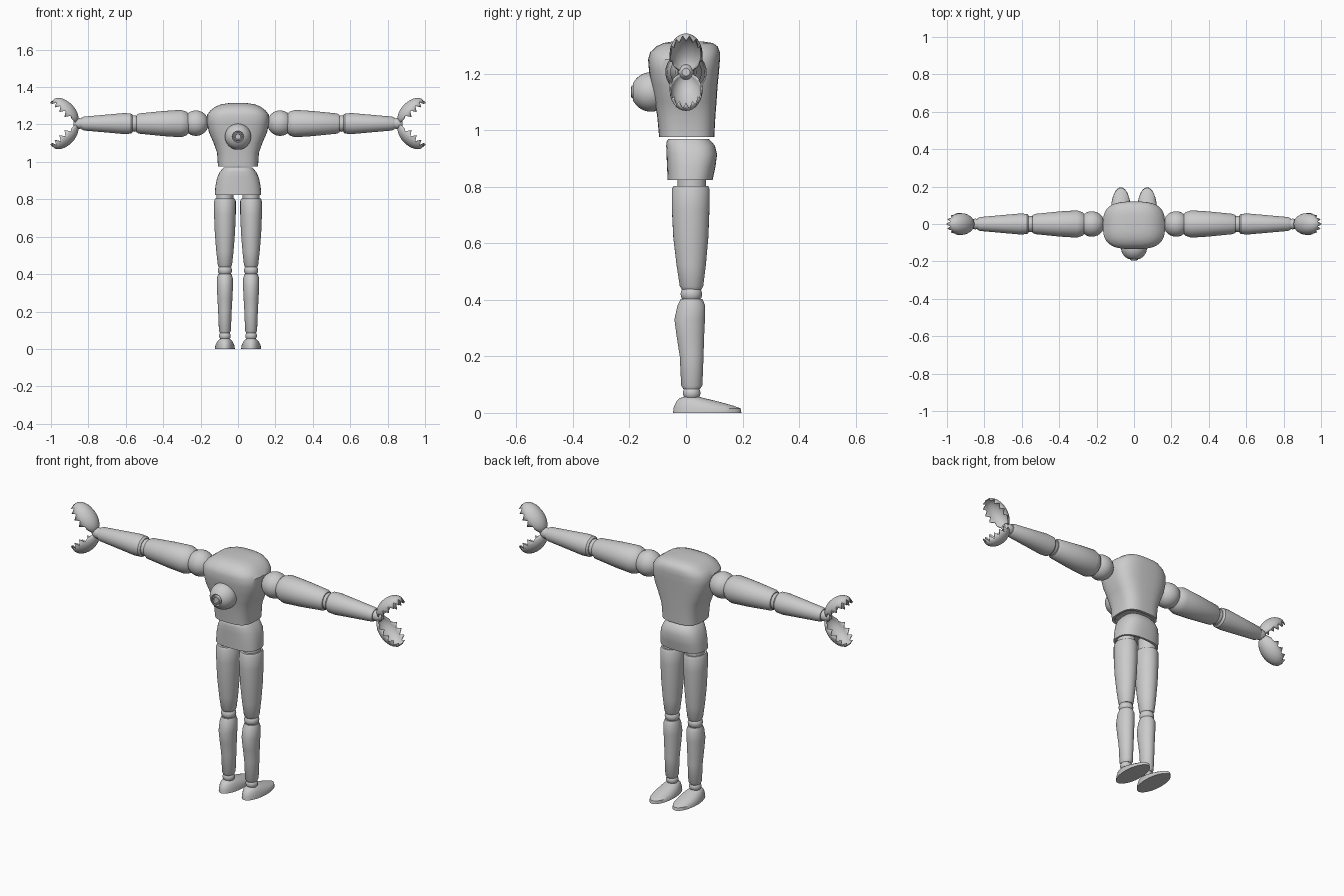
import bpy, bmesh, math
from mathutils import Vector

if "Cube" in bpy.data.objects:
    bpy.data.objects.remove(bpy.data.objects["Cube"])

GREY = (0.6, 0.6, 0.6, 1)
grey = bpy.data.materials.new("light grey")
grey.use_nodes = True
grey.diffuse_color = GREY
grey.node_tree.nodes["Principled BSDF"].inputs["Base Color"].default_value = GREY


def finish(name, bm, angle=35):
    bmesh.ops.recalc_face_normals(bm, faces=bm.faces)
    mesh = bpy.data.meshes.new(name)
    bm.to_mesh(mesh)
    bm.free()
    mesh.materials.append(grey)
    ob = bpy.data.objects.new(name, mesh)
    bpy.context.collection.objects.link(ob)
    bpy.ops.object.select_all(action='DESELECT')
    ob.select_set(True)
    bpy.context.view_layer.objects.active = ob
    bpy.ops.object.shade_smooth_by_angle(angle=math.radians(angle))
    return ob


def power(c, n):
    return math.copysign(abs(c) ** (2 / n), c)


def loft(name, axis, rings, centre=(0, 0), n=2, segs=32, side=1):
    """Rings are (distance along axis, half width, low, high) or (distance, radius)."""
    bm = bmesh.new()
    loops = []
    for ring in rings:
        t, ru = ring[:2]
        lo, hi = ring[2:] if len(ring) == 4 else (centre[1] - ru, centre[1] + ru)
        loop = []
        for i in range(segs):
            a = 2 * math.pi * i / segs
            u = centre[0] + ru * power(math.cos(a), n)
            v = (lo + hi) / 2 + (hi - lo) / 2 * power(math.sin(a), n)
            x, y, z = {'X': (t, u, v), 'Y': (u, t, v), 'Z': (u, v, t)}[axis]
            loop.append(bm.verts.new((x * side, y, z)))
        loops.append(loop)
    for a, b in zip(loops, loops[1:]):
        for i in range(segs):
            j = (i + 1) % segs
            bm.faces.new((a[i], a[j], b[j], b[i]))
    bm.faces.new(loops[0])
    bm.faces.new(loops[-1])
    return finish(name, bm)


def ball(name, loc, size):
    bm = bmesh.new()
    bmesh.ops.create_uvsphere(bm, u_segments=28, v_segments=16, radius=1)
    bmesh.ops.scale(bm, vec=size, verts=bm.verts)
    bmesh.ops.translate(bm, vec=loc, verts=bm.verts)
    return finish(name, bm)


def claw(name, side, up):
    """Half an egg shell opened outward, with a toothed rim."""
    mid = Vector((0.927, 0, 1.205 + up * 0.063))
    along = Vector((0.707, 0, 0.707 * up))
    out = Vector((-0.707, 0, 0.707 * up))
    segs, steps = 28, 7
    bm = bmesh.new()

    def vert(p, q, d):
        co = mid + along * p + out * d
        return bm.verts.new((co.x * side, q, co.z))

    pole = vert(0, 0, 0.052)
    previous = None
    for k in range(1, steps + 1):
        th = math.pi / 2 * k / steps
        loop = []
        for i in range(segs):
            a = 2 * math.pi * i / segs
            p = 0.087 * math.sin(th) * math.cos(a)
            d = 0.052 * math.cos(th)
            if k == steps and p > -0.05:
                d += -0.02 if i % 2 == 0 else 0.008
            loop.append(vert(p, 0.056 * math.sin(th) * math.sin(a), d))
        for i in range(segs):
            j = (i + 1) % segs
            if previous:
                bm.faces.new((previous[i], previous[j], loop[j], loop[i]))
            else:
                bm.faces.new((pole, loop[i], loop[j]))
        previous = loop
    ob = finish(name, bm, 50)
    shell = ob.modifiers.new("shell", 'SOLIDIFY')
    shell.thickness = 0.005
    shell.offset = 0


# Chest block, wide at the shoulders and slim at the waist
loft("torso", 'Z', [
    (0.99, 0.095, -0.08, 0.085), (0.976, 0.095, -0.08, 0.085),
    (0.976, 0.107, -0.095, 0.10), (1.05, 0.112, -0.102, 0.104),
    (1.10, 0.13, -0.11, 0.108), (1.16, 0.156, -0.122, 0.112),
    (1.21, 0.166, -0.131, 0.117), (1.25, 0.166, -0.134, 0.12),
    (1.275, 0.148, -0.127, 0.12), (1.296, 0.12, -0.105, 0.112),
    (1.308, 0.09, -0.08, 0.095), (1.314, 0.05, -0.045, 0.055)],
    n=3, segs=48)

# Round boss on the chest with a grooved knob
boss = [(-0.124 + 0.07 * math.cos(a), 0.07 * math.sin(a))
        for a in [math.radians(20 + 10 * k) for k in range(14)]]
loft("chest_boss", 'Y', boss + [
    (-0.187, 0.031), (-0.178, 0.028), (-0.178, 0.024), (-0.192, 0.022),
    (-0.194, 0.016), (-0.188, 0.014)], centre=(0, 1.135))

# Hip block, hollow underneath
loft("pelvis", 'Z', [
    (0.87, 0.10, -0.05, 0.08), (0.823, 0.112, -0.054, 0.082),
    (0.823, 0.124, -0.065, 0.094), (0.87, 0.121, -0.067, 0.104),
    (0.915, 0.112, -0.069, 0.11), (0.945, 0.098, -0.07, 0.102),
    (0.96, 0.086, -0.068, 0.09), (0.969, 0.078, -0.062, 0.08)],
    n=2.6, segs=40)

for side, tag in ((1, "left"), (-1, "right")):
    leg = dict(centre=(0.07, 0), side=side)
    arm = dict(centre=(0, 1.205), side=side)

    # Leg, from hip to foot
    loft(tag + "_hip_peg", 'Z', [(0.79, 0.045, -0.03, 0.07), (0.87, 0.045, -0.03, 0.07)], **leg)
    loft(tag + "_thigh", 'Z', [
        (0.437, 0.032, -0.015, 0.055), (0.448, 0.038, -0.022, 0.061),
        (0.52, 0.046, -0.033, 0.07), (0.62, 0.054, -0.045, 0.079),
        (0.72, 0.058, -0.05, 0.083), (0.79, 0.058, -0.05, 0.084),
        (0.803, 0.052, -0.044, 0.078)], **leg)
    ball(tag + "_knee", (0.07 * side, 0.019, 0.42), (0.038, 0.038, 0.034))
    loft(tag + "_shin", 'Z', [
        (0.084, 0.026, -0.009, 0.049), (0.097, 0.032, -0.017, 0.058),
        (0.2, 0.036, -0.022, 0.062), (0.27, 0.040, -0.033, 0.064),
        (0.33, 0.043, -0.041, 0.067), (0.38, 0.042, -0.03, 0.068),
        (0.402, 0.035, -0.019, 0.058)], **leg)
    ball(tag + "_ankle", (0.07 * side, 0.02, 0.07), (0.031, 0.031, 0.028))
    loft(tag + "_foot", 'Z', [
        (0, 0.053, -0.046, 0.196), (0.016, 0.052, -0.044, 0.193),
        (0.026, 0.048, -0.041, 0.165), (0.04, 0.041, -0.034, 0.115),
        (0.052, 0.03, -0.022, 0.065), (0.058, 0.018, -0.005, 0.042)], **leg)

    # Arm, from shoulder to wrist
    ball(tag + "_shoulder", (0.225 * side, 0, 1.207), (0.068, 0.068, 0.068))
    loft(tag + "_upper_arm", 'X', [
        (0.262, 0.05), (0.275, 0.063), (0.305, 0.073), (0.4, 0.067),
        (0.53, 0.054), (0.543, 0.046)], **arm)
    ball(tag + "_elbow", (0.555 * side, 0, 1.205), (0.035, 0.044, 0.044))
    loft(tag + "_forearm", 'X', [
        (0.563, 0.046), (0.573, 0.054), (0.61, 0.056), (0.7, 0.048),
        (0.825, 0.037), (0.836, 0.031)], **arm)
    loft(tag + "_wrist", 'X', [
        (0.83, 0.026), (0.85, 0.029), (0.87, 0.024), (0.88, 0.014)], **arm)

    # Two-jawed gripper
    claw(tag + "_upper_claw", side, 1)
    claw(tag + "_lower_claw", side, -1)
